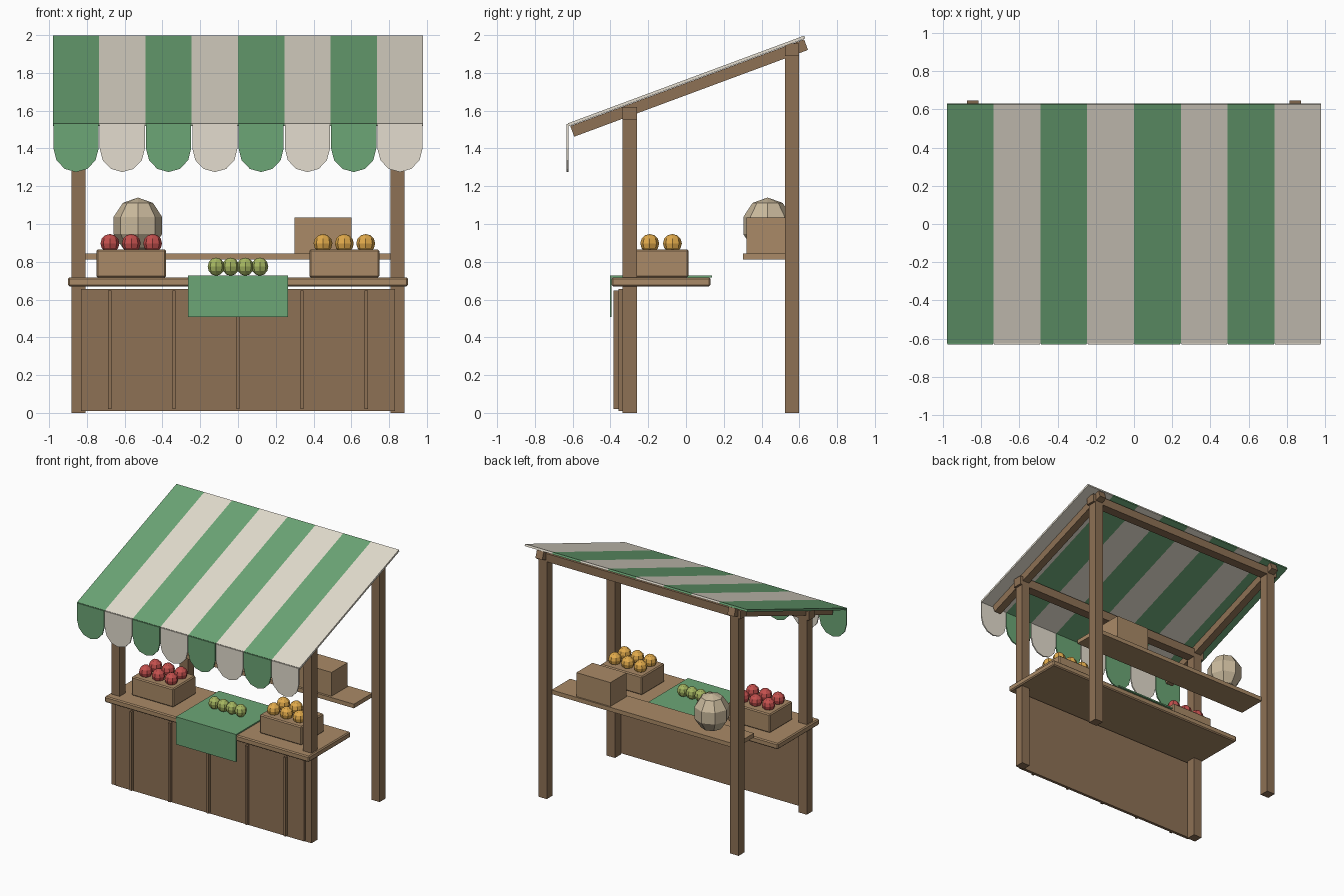
import bpy, bmesh, math
from mathutils import Matrix

if "Cube" in bpy.data.objects:
    bpy.data.objects.remove(bpy.data.objects["Cube"])


def material(name, rgb):
    m = bpy.data.materials.new(name)
    m.diffuse_color = (*rgb, 1)
    m.use_nodes = True
    m.node_tree.nodes["Principled BSDF"].inputs["Base Color"].default_value = m.diffuse_color
    return m


WOOD = material("dark_wood", (0.27, 0.165, 0.09))
BOARD = material("light_wood", (0.40, 0.255, 0.135))
GREEN = material("green_cloth", (0.15, 0.38, 0.18))
CREAM = material("cream_cloth", (0.77, 0.72, 0.62))
CLAY = material("clay", (0.58, 0.48, 0.33))
RED = material("red_fruit", (0.55, 0.08, 0.075))
ORANGE = material("orange_fruit", (0.75, 0.40, 0.07))
LIME = material("lime_fruit", (0.38, 0.47, 0.12))


def finish(name, bm, mat):
    me = bpy.data.meshes.new(name)
    bm.to_mesh(me)
    bm.free()
    me.materials.append(mat)
    ob = bpy.data.objects.new(name, me)
    bpy.context.collection.objects.link(ob)
    return ob


def box(name, x, y, z, mat, bevel=0):
    """Box from (min, max) ranges on each axis."""
    bm = bmesh.new()
    size = [r[1] - r[0] for r in (x, y, z)]
    mid = [sum(r) / 2 for r in (x, y, z)]
    bmesh.ops.create_cube(bm, size=1, matrix=Matrix.Translation(mid) @ Matrix.Diagonal((*size, 1)))
    ob = finish(name, bm, mat)
    if bevel:
        mod = ob.modifiers.new("soft_edge", 'BEVEL')
        mod.width = bevel
        mod.segments = 1
    return ob


def ball(name, loc, radius, mat, height=None, segs=8, rings=6):
    bm = bmesh.new()
    h = height or radius
    bmesh.ops.create_uvsphere(bm, u_segments=segs, v_segments=rings, radius=1,
                              matrix=Matrix.Translation(loc) @ Matrix.Diagonal((radius, radius, h, 1)))
    return finish(name, bm, mat)


# Roof frame: boxes laid in the sloped plane through the canopy top
SLOPE = math.atan(0.371)
ROOF = Matrix.Translation((0, 0, 1.765)) @ Matrix.Rotation(SLOPE, 4, 'X')


def sloped(name, x, length, z, mat):
    ob = box(name, x, (-length / 2, length / 2), z, mat)
    ob.data.transform(ROOF)
    return ob


# Posts and rafters on both sides
for side, s in (("left", -1), ("right", 1)):
    px = (s * 0.845 - 0.037, s * 0.845 + 0.037)
    box(f"front_post_{side}", px, (-0.335, -0.26), (0, 1.56), WOOD)
    box(f"rear_post_{side}", px, (0.523, 0.598), (0, 1.90), WOOD)
    sloped(f"rafter_{side}", (s * 0.845 - 0.03, s * 0.845 + 0.03), 1.32, (-0.078, -0.018), WOOD)

# Cross beams
box("front_beam", (-0.9, 0.9), (-0.335, -0.26), (1.55, 1.62), WOOD)
box("rear_beam", (-0.9, 0.9), (0.523, 0.598), (1.89, 1.955), WOOD)

# Striped canopy with a scalloped valance
W = 0.245
for i in range(8):
    x0 = -0.98 + i * W
    mat = CREAM if i % 2 else GREEN
    sloped(f"canopy_stripe_{i + 1}", (x0, x0 + W), 1.335, (-0.016, 0), mat)
    cx, rx = x0 + W / 2, W / 2 - 0.003
    pts = [(cx - rx, 1.53)]
    pts += [(cx - rx * math.cos(a), 1.40 - 0.125 * math.sin(a))
            for a in (math.pi * k / 6 for k in range(7))]
    pts.append((cx + rx, 1.53))
    bm = bmesh.new()
    face = bm.faces.new([bm.verts.new((x, -0.632, z)) for x, z in pts])
    ext = bmesh.ops.extrude_face_region(bm, geom=[face])
    bmesh.ops.translate(bm, vec=(0, 0.01, 0),
                        verts=[v for v in ext["geom"] if isinstance(v, bmesh.types.BMVert)])
    bmesh.ops.recalc_face_normals(bm, faces=bm.faces)
    finish(f"valance_scallop_{i + 1}", bm, mat)

# Counter with battened front panel
box("counter_top", (-0.9, 0.9), (-0.395, 0.13), (0.67, 0.717), BOARD, 0.008)
box("front_panel", (-0.83, 0.83), (-0.357, -0.334), (0.01, 0.656), WOOD)
for i in range(5):
    x = (i - 2) * 0.339
    box(f"panel_batten_{i + 1}", (x - 0.009, x + 0.009), (-0.383, -0.356), (0.02, 0.648), WOOD)

# Cloth runner
box("runner_top", (-0.265, 0.265), (-0.403, 0.138), (0.716, 0.727), GREEN)
box("runner_drop", (-0.265, 0.265), (-0.403, -0.394), (0.507, 0.727), GREEN)

# Crates of fruit
for name, cx, mat in (("red", -0.565, RED), ("orange", 0.563, ORANGE)):
    box(f"{name}_crate", (cx - 0.185, cx + 0.185), (-0.27, 0.013), (0.717, 0.866), BOARD, 0.008)
    for r, y in enumerate((-0.192, -0.072)):
        for c in (-1, 0, 1):
            ball(f"{name}_fruit_{r * 3 + c + 2}", (cx + c * 0.113, y, 0.897), 0.05, mat)

# Fruit row on the runner
for i in range(4):
    ball(f"lime_fruit_{i + 1}", ((i - 1.5) * 0.077, -0.13, 0.774), 0.045, LIME, 0.048)

# Back shelf with box and jar
box("back_shelf", (-0.81, 0.81), (0.302, 0.535), (0.812, 0.845), BOARD)
box("shelf_box", (0.30, 0.60), (0.32, 0.523), (0.845, 1.035), BOARD)
ball("jar", (-0.53, 0.432, 0.992), 0.135, CLAY, 0.148, 8, 5)
